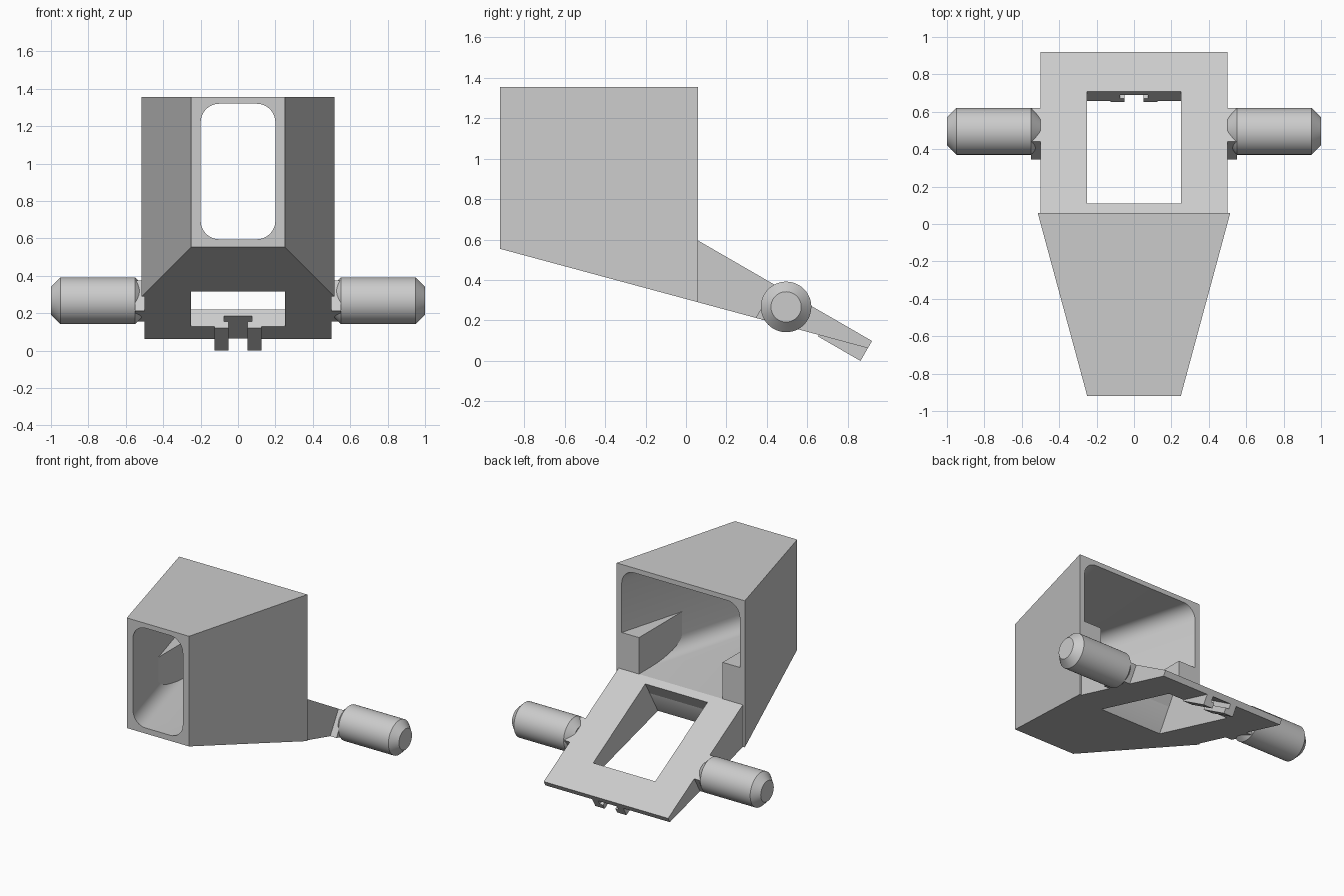
import bpy, bmesh, math

if "Cube" in bpy.data.objects:
    bpy.data.objects.remove(bpy.data.objects["Cube"], do_unlink=True)

grey = bpy.data.materials.new("plain_grey")
grey.use_nodes = True
grey.diffuse_color = (0.6, 0.6, 0.6, 1)
grey.node_tree.nodes["Principled BSDF"].inputs["Base Color"].default_value = (0.6, 0.6, 0.6, 1)

COS, SIN = math.cos(math.radians(30)), math.sin(math.radians(30))
BACK, FRONT = 0.06, -0.92


def slope(s, t):
    """(y, z) at distance s down the sloping tongue and depth t below its top."""
    return (BACK + s * COS - t * SIN, 0.595 - s * SIN - t * COS)


def under(y):
    """Height of the sloping underside."""
    return 0.306 - 0.27 * y


def loft(name, rings):
    """Closed solid through a list of equal-length point rings."""
    bm = bmesh.new()
    loops = [[bm.verts.new(p) for p in ring] for ring in rings]
    n = len(loops[0])
    for a, b in zip(loops, loops[1:]):
        for i in range(n):
            j = (i + 1) % n
            bm.faces.new((a[i], a[j], b[j], b[i]))
    bm.faces.new(loops[0])
    bm.faces.new(loops[-1])
    bmesh.ops.recalc_face_normals(bm, faces=bm.faces)
    mesh = bpy.data.meshes.new(name)
    bm.to_mesh(mesh)
    bm.free()
    mesh.materials.append(grey)
    obj = bpy.data.objects.new(name, mesh)
    bpy.context.collection.objects.link(obj)
    return obj


def prism(name, profile, x0, x1):
    """Extrude a (y, z) profile along x."""
    return loft(name, [[(x, y, z) for y, z in profile] for x in (x0, x1)])


def slope_box(s0, s1, t0, t1):
    return [slope(s0, t0), slope(s1, t0), slope(s1, t1), slope(s0, t1)]


def cut(obj, *cutters):
    for cutter in cutters:
        cutter.hide_render = True
        mod = obj.modifiers.new("cut", 'BOOLEAN')
        mod.operation, mod.solver, mod.object = 'DIFFERENCE', 'EXACT', cutter
        bpy.context.view_layer.objects.active = obj
        bpy.ops.object.modifier_apply(modifier=mod.name)


def smooth(obj):
    bpy.ops.object.select_all(action='DESELECT')
    obj.select_set(True)
    bpy.context.view_layer.objects.active = obj
    bpy.ops.object.shade_smooth_by_angle(angle=math.radians(30))


# tapered hood
def hood_ring(y):
    w = 0.25 + 0.265 * (y - FRONT) / (BACK - FRONT)
    return [(-w, y, under(y)), (w, y, under(y)), (w, y, 1.355), (-w, y, 1.355)]


# rounded tapering passage through the hood
def passage_ring(y, r=0.1, steps=8):
    w = 0.2 + 0.275 * (y - FRONT) / (BACK - FRONT)
    low, high = 0.595, 1.32
    corners = [(w - r, high - r), (r - w, high - r), (r - w, low + r), (w - r, low + r)]
    ring = []
    for q, (cx, cz) in enumerate(corners):
        for k in range(steps + 1):
            a = math.pi / 2 * (q + k / steps)
            ring.append((cx + r * math.cos(a), y, cz + r * math.sin(a)))
    return ring


hood = loft("hood", [hood_ring(FRONT), hood_ring(BACK)])
passage = loft("passage_cutter", [passage_ring(FRONT - 0.02), passage_ring(BACK + 0.02)])

# sloping tongue behind the hood
tongue = prism("tongue", [slope(0, 0), slope(0.993, 0), slope(0.993, 0.041),
                          (BACK, under(BACK))], -0.5, 0.5)
window = prism("window_cutter", slope_box(0.058, 0.75, -0.1, 0.5), -0.25, 0.25)
slot_wide = prism("slot_wide_cutter", slope_box(0.7, 1.1, 0.04, 0.075), -0.075, 0.075)
slot_narrow = prism("slot_narrow_cutter", slope_box(0.7, 1.1, 0.06, 0.2), -0.05, 0.05)

cut(hood, passage, window)
cut(tongue, window, slot_wide, slot_narrow)
smooth(hood)

for side, label in ((1, "left"), (-1, "right")):
    # slot rail under the tongue
    rail = prism(label + "_rail", slope_box(0.75, 0.993, 0.03, 0.114), side * 0.05, side * 0.125)
    cut(rail, slot_wide)

    # wedge ledge inside the hood
    plan = [(0.336, -0.44), (0.336, BACK), (0.49, BACK)]
    loft(label + "_ledge", [[(side * x, y, z) for x, y in plan] for z in (0.58, 0.86)])

    # short tab carrying the pin
    tab = [(0.44, slope(0.38 / COS, 0)[1]), (0.62, slope(0.56 / COS, 0)[1]),
           (0.553, under(0.553)), (0.345, under(0.345))]
    prism(label + "_tab", tab, side * 0.49, side * 0.55)

    # chamfered pin
    stations = [(0.5, 0.075), (0.55, 0.125), (0.95, 0.125), (1.0, 0.075)]
    turns = [2 * math.pi * k / 48 for k in range(48)]
    pin = loft(label + "_pin", [[(side * x, 0.495 + r * math.cos(a), 0.267 + r * math.sin(a))
                                 for a in turns] for x, r in stations])
    smooth(pin)

# cutters are no longer needed
for helper in (passage, window, slot_wide, slot_narrow):
    bpy.data.objects.remove(helper, do_unlink=True)
